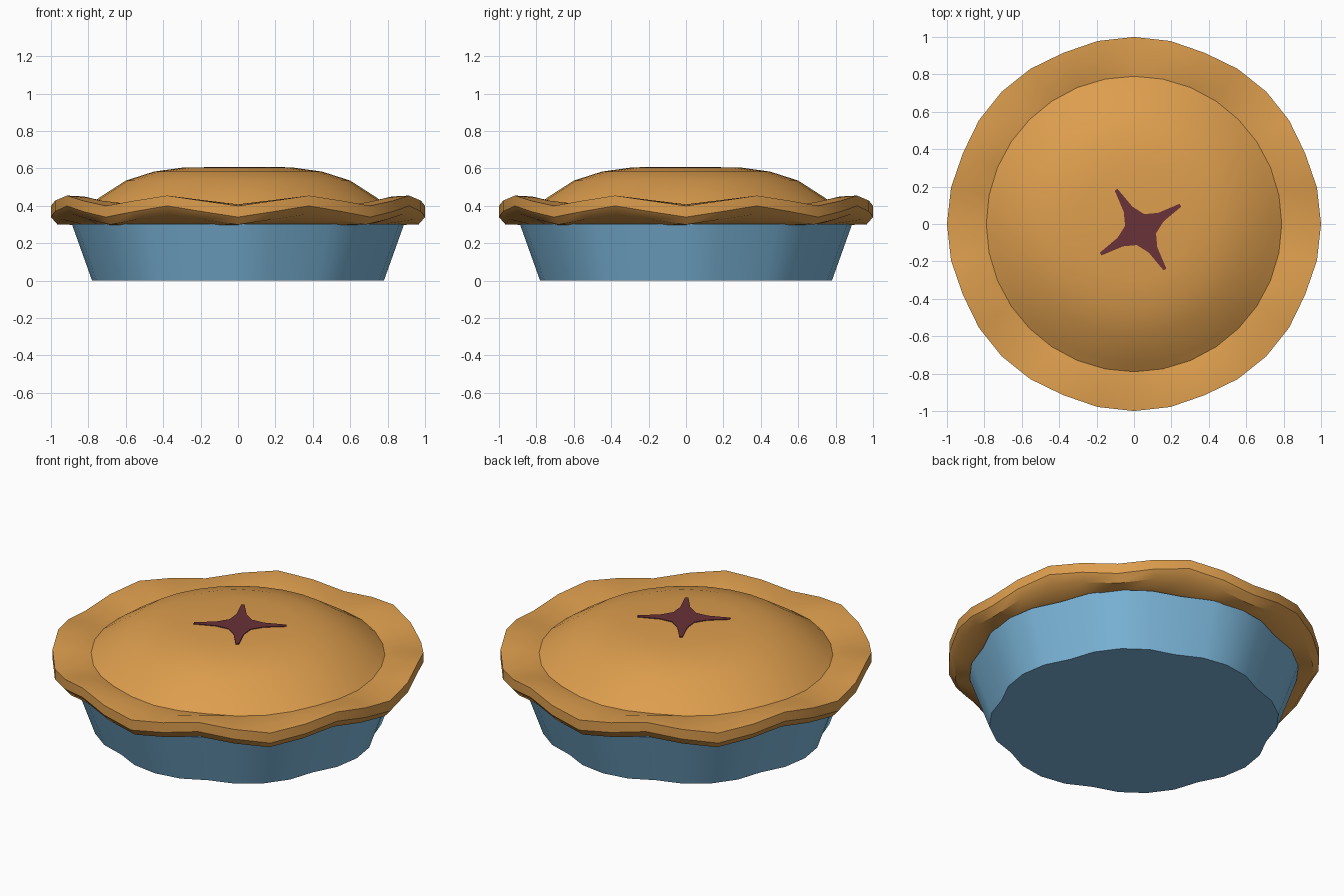
import bpy, bmesh, math

if "Cube" in bpy.data.objects:
    bpy.data.objects.remove(bpy.data.objects["Cube"])

N = 32          # sides around; eight waves of four sides each


def material(name, color):
    m = bpy.data.materials.new(name)
    m.diffuse_color = (*color, 1)
    m.use_nodes = True
    m.node_tree.nodes["Principled BSDF"].inputs["Base Color"].default_value = m.diffuse_color
    return m


crust_mat = material("golden crust", (0.72, 0.34, 0.075))
tin_mat = material("blue tin", (0.20, 0.47, 0.70))
filling_mat = material("berry filling", (0.14, 0.032, 0.038))


def finish(bm, name, mat, smooth=True):
    bmesh.ops.recalc_face_normals(bm, faces=bm.faces)
    me = bpy.data.meshes.new(name)
    bm.to_mesh(me)
    bm.free()
    me.materials.append(mat)
    ob = bpy.data.objects.new(name, me)
    bpy.context.collection.objects.link(ob)
    bpy.ops.object.select_all(action='DESELECT')
    ob.select_set(True)
    bpy.context.view_layer.objects.active = ob
    if smooth:
        bpy.ops.object.shade_smooth_by_angle(angle=math.radians(38))
    return ob


def lathe(name, rings, mat):
    """rings: (radius, z, flute depth, wave height), all faces outward; ends capped."""
    bm = bmesh.new()
    loops = []
    for r, z, flute, wave in rings:
        loop = []
        for i in range(N):
            a = 2 * math.pi * i / N
            w = (1 - math.cos(8 * a)) / 2       # 0 at lobes, 1 between them
            rr = r - flute * w ** 2
            loop.append(bm.verts.new((rr * math.cos(a), rr * math.sin(a), z + wave * w)))
        loops.append(loop)
    for lo, hi in zip(loops, loops[1:]):
        for i in range(N):
            j = (i + 1) % N
            bm.faces.new((lo[i], lo[j], hi[j], hi[i]))
    bm.faces.new(loops[0][::-1])
    bm.faces.new(loops[-1])
    return finish(bm, name, mat)


# Fluted tin, widening upward
lathe("tin", [(0.78, 0.0, 0.035, 0), (0.888, 0.302, 0.035, 0)], tin_mat)

# Crust: underside, wavy rim, valley, then domed lid
lathe("crust", [
    (0.84, 0.298, 0.03, 0),
    (0.965, 0.30, 0.01, 0.055),
    (1.00, 0.34, 0.01, 0.06),
    (1.00, 0.40, 0.01, 0.055),
    (0.89, 0.408, 0, 0.042),
    (0.79, 0.407, 0, 0.008),
    (0.74, 0.445, 0, 0),
    (0.60, 0.535, 0, 0),
    (0.45, 0.583, 0, 0),
    (0.30, 0.604, 0, 0),
], crust_mat)

# Star-shaped vent showing the filling, a thin plate on the lid
bm = bmesh.new()
outline = []
for k in range(4):
    base = 31.5 + 90 * k
    for off, r in ((-45, 0.085), (-12, 0.13), (-2, 0.25), (2, 0.25), (12, 0.13)):
        a = math.radians(base + off)
        outline.append(bm.verts.new((0.035 + r * math.cos(a), -0.03 + r * math.sin(a), 0.602)))
face = bm.faces.new(outline)
top = bmesh.ops.extrude_face_region(bm, geom=[face])
bmesh.ops.translate(bm, vec=(0, 0, 0.006),
                    verts=[v for v in top["geom"] if isinstance(v, bmesh.types.BMVert)])
finish(bm, "vent_filling", filling_mat, smooth=False)
